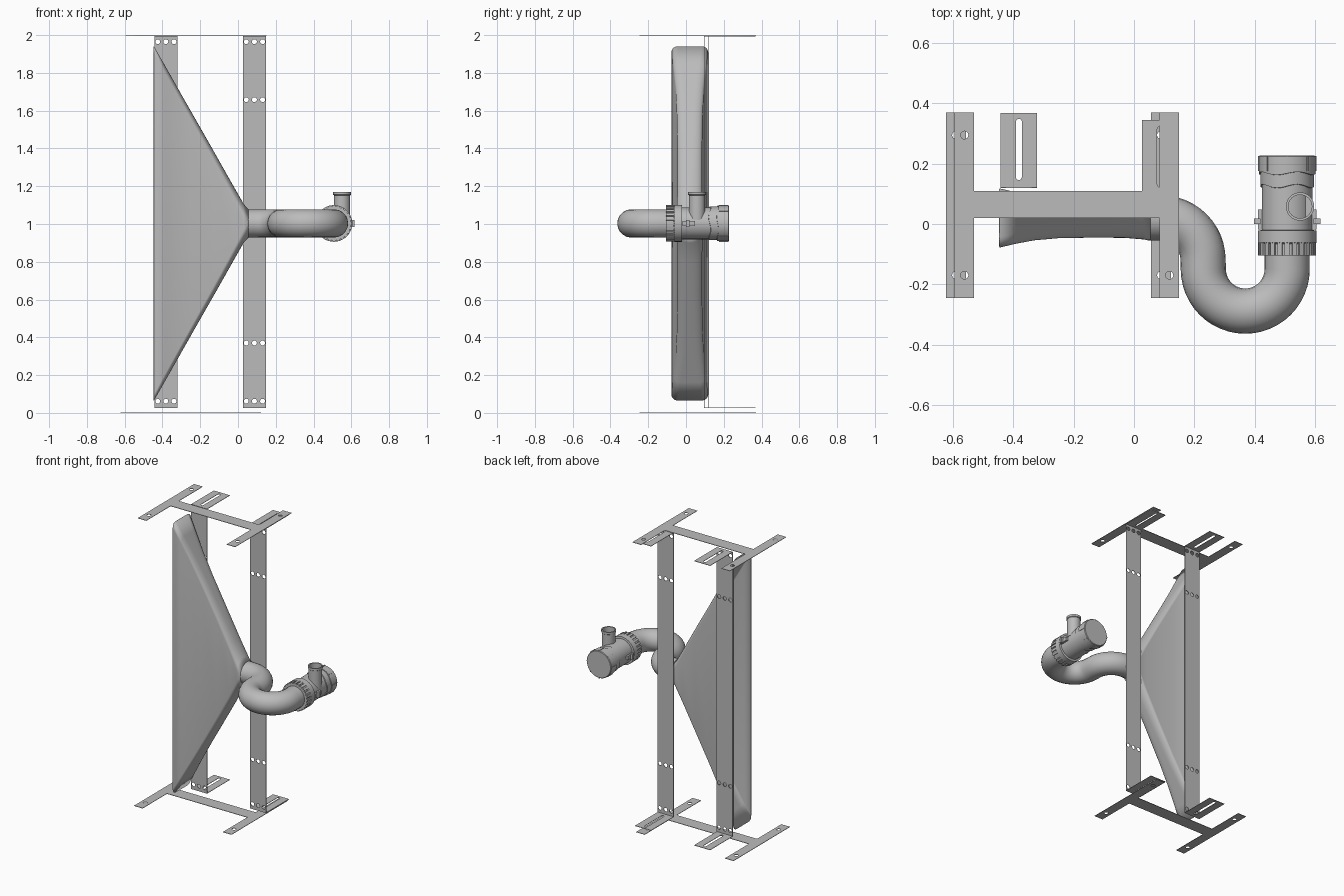
import bpy, bmesh
from math import sin, cos, pi, radians
from mathutils import Matrix, Vector

cube = bpy.data.objects.get("Cube")
if cube:
    bpy.data.objects.remove(cube)

GREY = (0.5, 0.5, 0.5, 1)
grey = bpy.data.materials.new("plain grey")
grey.use_nodes = True
grey.diffuse_color = GREY
grey.node_tree.nodes["Principled BSDF"].inputs["Base Color"].default_value = GREY

CZ = 1.003            # height of the pipe axis
CY = 0.02             # depth of the horn axis
FX = 0.508            # x of the fitting axis
R = 0.075             # pipe radius


def add(name, mesh, smooth=False):
    ob = bpy.data.objects.new(name, mesh)
    bpy.context.collection.objects.link(ob)
    mesh.materials.clear()
    mesh.materials.append(grey)
    if smooth:
        bpy.ops.object.select_all(action='DESELECT')
        ob.select_set(True)
        bpy.context.view_layer.objects.active = ob
        bpy.ops.object.shade_smooth_by_angle(angle=radians(35))
    return ob


def from_bmesh(name, bm, smooth=False):
    bmesh.ops.recalc_face_normals(bm, faces=bm.faces)
    mesh = bpy.data.meshes.new(name)
    bm.to_mesh(mesh)
    bm.free()
    return add(name, mesh, smooth)


def from_curve(name, curve, matrix=Matrix(), smooth=False):
    temp = bpy.data.objects.new("temp", curve)
    bpy.context.collection.objects.link(temp)
    graph = bpy.context.evaluated_depsgraph_get()
    mesh = bpy.data.meshes.new_from_object(temp.evaluated_get(graph))
    bpy.data.objects.remove(temp)
    mesh.name = name
    mesh.transform(matrix)
    return add(name, mesh, smooth)


def spline(curve, pts, closed):
    s = curve.splines.new('POLY')
    s.points.add(len(pts) - 1)
    for p, co in zip(s.points, pts):
        p.co = (*Vector(co).to_3d(), 1)
    s.use_cyclic_u = closed


def plate(name, loops, matrix):
    """Thin sheet: the first loop is the outline, the others are holes."""
    curve = bpy.data.curves.new(name, 'CURVE')
    curve.dimensions = '2D'
    curve.fill_mode = 'BOTH'
    curve.extrude = 0.0015
    for loop in loops:
        spline(curve, loop, True)
    return from_curve(name, curve, matrix)


def rect(x0, y0, x1, y1):
    return [(x0, y0), (x1, y0), (x1, y1), (x0, y1)]


def slot(x, y0, y1, r):
    """Round-ended slot; a plain hole when y0 equals y1."""
    return [(x + r * cos(a), (y1 if i < 9 else y0) + r * sin(a))
            for i in range(18) for a in [pi * (i - (i > 8)) / 8 + (0.01 if i > 8 else 0)]]


def bridge(bm, rings):
    for a, b in zip(rings, rings[1:]):
        for i in range(len(a)):
            j = (i + 1) % len(a)
            bm.faces.new((a[i], a[j], b[j], b[i]))


def lathe(name, profile, matrix, n=48, wave=0, caps=True):
    """Turn (radius, height) points; the first ring may be wavy."""
    bm = bmesh.new()
    rings = []
    for k, (r, h) in enumerate(profile):
        rings.append([bm.verts.new(matrix @ Vector((
            r * cos(t), r * sin(t), h + (wave * sin(4 * t) if k < 2 else 0))))
            for t in (2 * pi * i / n for i in range(n))])
    bridge(bm, rings)
    if caps:
        bm.faces.new(rings[0])
        bm.faces.new(rings[-1])
    return from_bmesh(name, bm, True)


def box(bm, size, matrix):
    bmesh.ops.create_cube(bm, size=1, matrix=matrix @ Matrix.Diagonal((*size, 1)))


# H-shaped mounting plates, top and bottom
def mounting_plate(name, dx, z):
    xl, xr, w, y0, y1, c0, c1 = -0.595, 0.085, 0.065, -0.245, 0.37, 0.02, 0.11
    outline = [(xl, y0), (xl + w, y0), (xl + w, c0), (xr, c0), (xr, y0), (xr + w, y0),
               (xr + w, y1), (xr, y1), (xr, c1), (xl + w, c1), (xl + w, y1), (xl, y1)]
    holes = [slot(x + w / 2, y, y, 0.013) for x in (xl, xr) for y in (-0.17, 0.295)]
    plate(name, [outline] + holes, Matrix.Translation((dx, 0, z)))


mounting_plate("top_mounting_plate", 0, 1.9985)
mounting_plate("bottom_mounting_plate", -0.028, 0.0015)

# Upright straps with slotted flanges at both ends
for side, x, y in (("right", -0.382, 0.121), ("left", 0.087, 0.097)):
    w = 0.061
    holes = [slot(x + d, z, z, 0.013) for d in (-0.043, 0, 0.043)
             for z in (0.062, 0.37, 1.658, 1.965)]
    upright = Matrix.Translation((0, y, 0)) @ Matrix.Rotation(pi / 2, 4, 'X')
    plate(side + "_strap", [rect(x - w, 0.027, x + w, 1.995)] + holes, upright)
    for end, z in (("top", 1.9945), ("bottom", 0.028)):
        plate(f"{side}_{end}_flange",
              [rect(x - w, y, x + w, y + 0.248), slot(x, y + 0.035, y + 0.218, 0.01)],
              Matrix.Translation((0, 0, z)))

# Flattened horn, open at the wide mouth: (x, half height, half depth, corner radius)
stations = [(-0.445, 0.938, 0.098, 0.035), (-0.39, 0.842, 0.085, 0.038),
            (-0.33, 0.736, 0.074, 0.042), (-0.25, 0.595, 0.067, 0.046),
            (-0.13, 0.385, 0.065, 0.052), (-0.03, 0.208, 0.066, 0.06),
            (0.03, 0.103, 0.071, 0.07), (0.055, R, R, R)]
bm = bmesh.new()
rings = []
for x, hz, hy, r in stations:
    ring = []
    for q, (sy, sz) in enumerate(((1, 1), (-1, 1), (-1, -1), (1, -1))):
        for i in range(9):
            a = pi / 2 * (q + (i + 0.02) / 8.04)
            ring.append(bm.verts.new((x, CY + sy * (hy - r) + r * cos(a),
                                      CZ + sz * (hz - r) + r * sin(a))))
    rings.append(ring)
bridge(bm, rings)
horn = from_bmesh("horn", bm, True)
wall = horn.modifiers.new("wall", 'SOLIDIFY')
wall.thickness = 0.004
wall.offset = -1

# Bent pipe: quarter bend, then a U bend up into the fitting
B = 0.139
path = [(0.045, CY, CZ)]
path += [(0.09 + B * sin(a), CY - B + B * cos(a), CZ)
         for a in (pi / 2 * i / 12 for i in range(13))]
path += [(FX - B - B * cos(a), -0.15 - B * sin(a), CZ)
         for a in (pi * i / 24 for i in range(25))]
path.append((FX, -0.08, CZ))
curve = bpy.data.curves.new("pipe", 'CURVE')
curve.dimensions = '3D'
curve.bevel_depth = R
curve.bevel_resolution = 8
curve.use_fill_caps = True
spline(curve, path, False)
from_curve("bent_pipe", curve, smooth=True)

# Fitting body, collars and end sleeve, turned about the y axis
axis = Matrix.Translation((FX, 0, CZ)) @ Matrix.Rotation(-pi / 2, 4, 'X')
lathe("fitting_body", [(0.084, -0.06), (0.084, 0.16)], axis)
lathe("front_collar", [(0.07, -0.105), (0.09, -0.105), (0.09, -0.066),
                       (0.097, -0.062), (0.097, -0.022), (0.084, -0.02)], axis)
lathe("sleeve_step", [(0.08, 0.124), (0.089, 0.126), (0.089, 0.18)], axis, wave=0.006)
lathe("end_sleeve", [(0.08, 0.166), (0.094, 0.168), (0.094, 0.224), (0.09, 0.228)],
      axis, wave=0.005)

# Grip ribs on the collar and sleeve
bm = bmesh.new()
for i in range(24):
    turn = axis @ Matrix.Rotation(2 * pi * i / 24, 4, 'Z')
    box(bm, (0.012, 0.016, 0.044), turn @ Matrix.Translation((0.0905, 0, -0.083)))
    if i % 3 == 0:
        box(bm, (0.006, 0.006, 0.05), turn @ Matrix.Translation((0.094, 0, 0.2)))
from_bmesh("grip_ribs", bm)

# Side clips
bm = bmesh.new()
for s in (-1, 1):
    box(bm, (0.014, 0.065, 0.026), Matrix.Translation((FX + s * 0.09, 0.015, CZ)))
    box(bm, (0.022, 0.018, 0.036), Matrix.Translation((FX + s * 0.099, 0.009, CZ)))
from_bmesh("side_clips", bm)

# Upright branch socket, hollow at the top
lathe("branch_socket", [(0.043, 1.02), (0.043, 1.152), (0.047, 1.155), (0.047, 1.17),
                        (0.039, 1.17), (0.039, 1.06)],
      Matrix.Translation((0.551, 0.058, 0)), n=32)
